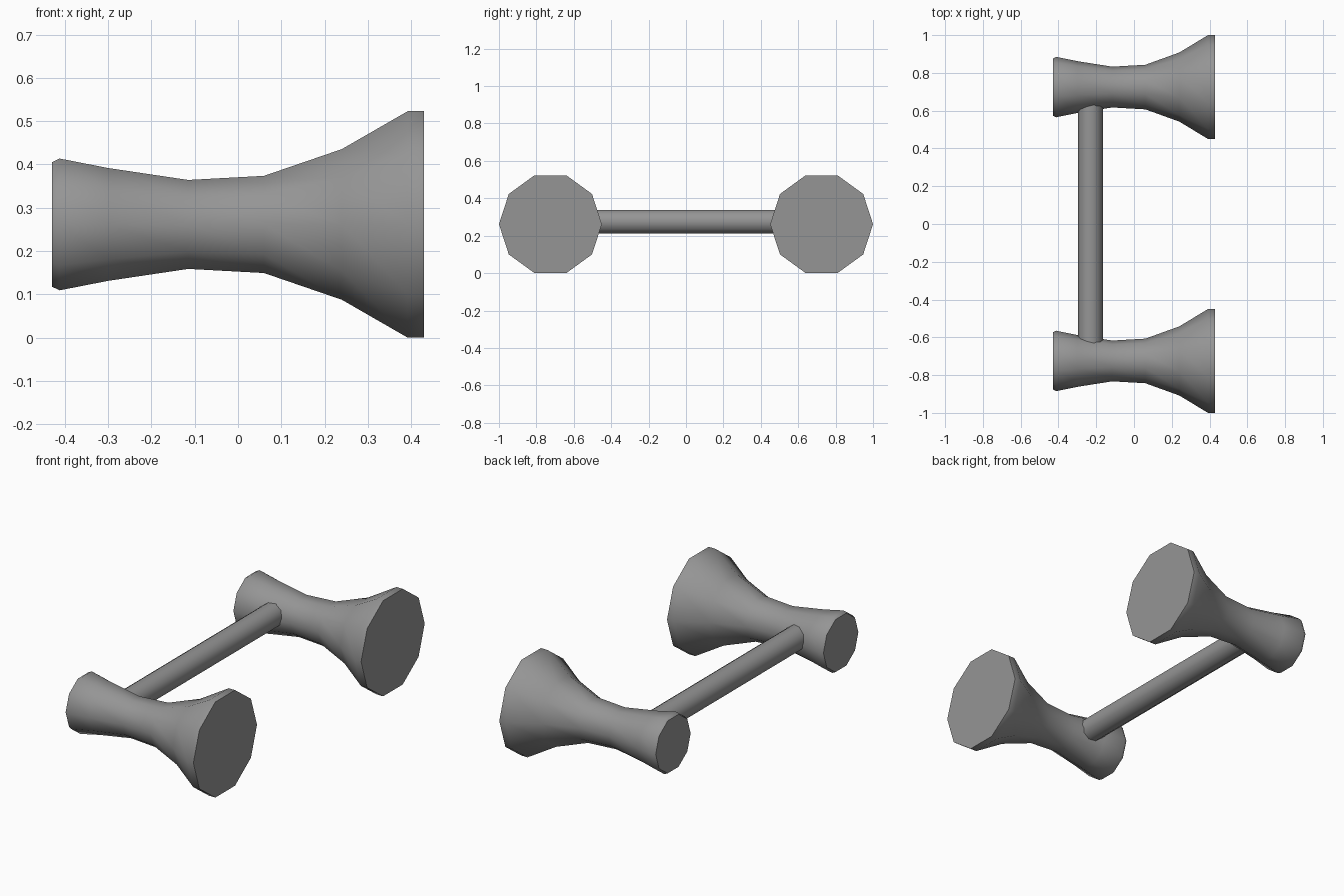
import bpy, bmesh, math
from mathutils import Matrix

cube = bpy.data.objects.get("Cube")
if cube:
    bpy.data.objects.remove(cube, do_unlink=True)

SIDES = 10
grey = bpy.data.materials.new("plain_grey")
grey.use_nodes = True
colour = (0.3, 0.3, 0.3, 1)
grey.diffuse_color = colour
grey.node_tree.nodes["Principled BSDF"].inputs["Base Color"].default_value = colour


def lathe(name, profile, matrix):
    """Capped ten-sided solid along local x, from (position, radius) pairs."""
    bm = bmesh.new()
    rings = []
    for x, r in profile:
        angles = [2 * math.pi * i / SIDES for i in range(SIDES)]
        rings.append([bm.verts.new((x, r * math.cos(a), r * math.sin(a))) for a in angles])
    for a, b in zip(rings, rings[1:]):
        for i in range(SIDES):
            j = (i + 1) % SIDES
            bm.faces.new((a[i], a[j], b[j], b[i]))
    bm.faces.new(rings[0])
    bm.faces.new(rings[-1])
    bm.transform(matrix)
    bmesh.ops.recalc_face_normals(bm, faces=bm.faces)
    mesh = bpy.data.meshes.new(name)
    bm.to_mesh(mesh)
    bm.free()
    mesh.materials.append(grey)
    obj = bpy.data.objects.new(name, mesh)
    bpy.context.collection.objects.link(obj)
    bpy.ops.object.select_all(action="DESELECT")
    obj.select_set(True)
    bpy.context.view_layer.objects.active = obj
    bpy.ops.object.shade_smooth_by_angle(angle=math.radians(45))
    return obj


# Flared bodies at front and back
flare = [(-0.43, 0.151), (-0.412, 0.16), (-0.3, 0.137), (-0.115, 0.108),
         (0.06, 0.118), (0.24, 0.183), (0.392, 0.275), (0.43, 0.275)]
for name, y in (("front_flared_body", -0.725), ("back_flared_body", 0.725)):
    lathe(name, flare, Matrix.Translation((0, y, 0.2615)))

# Bar joining the two bodies
lathe("connecting_bar", [(-0.67, 0.066), (0.67, 0.066)],
      Matrix.Translation((-0.231, 0, 0.275)) @ Matrix.Rotation(math.pi / 2, 4, "Z"))
